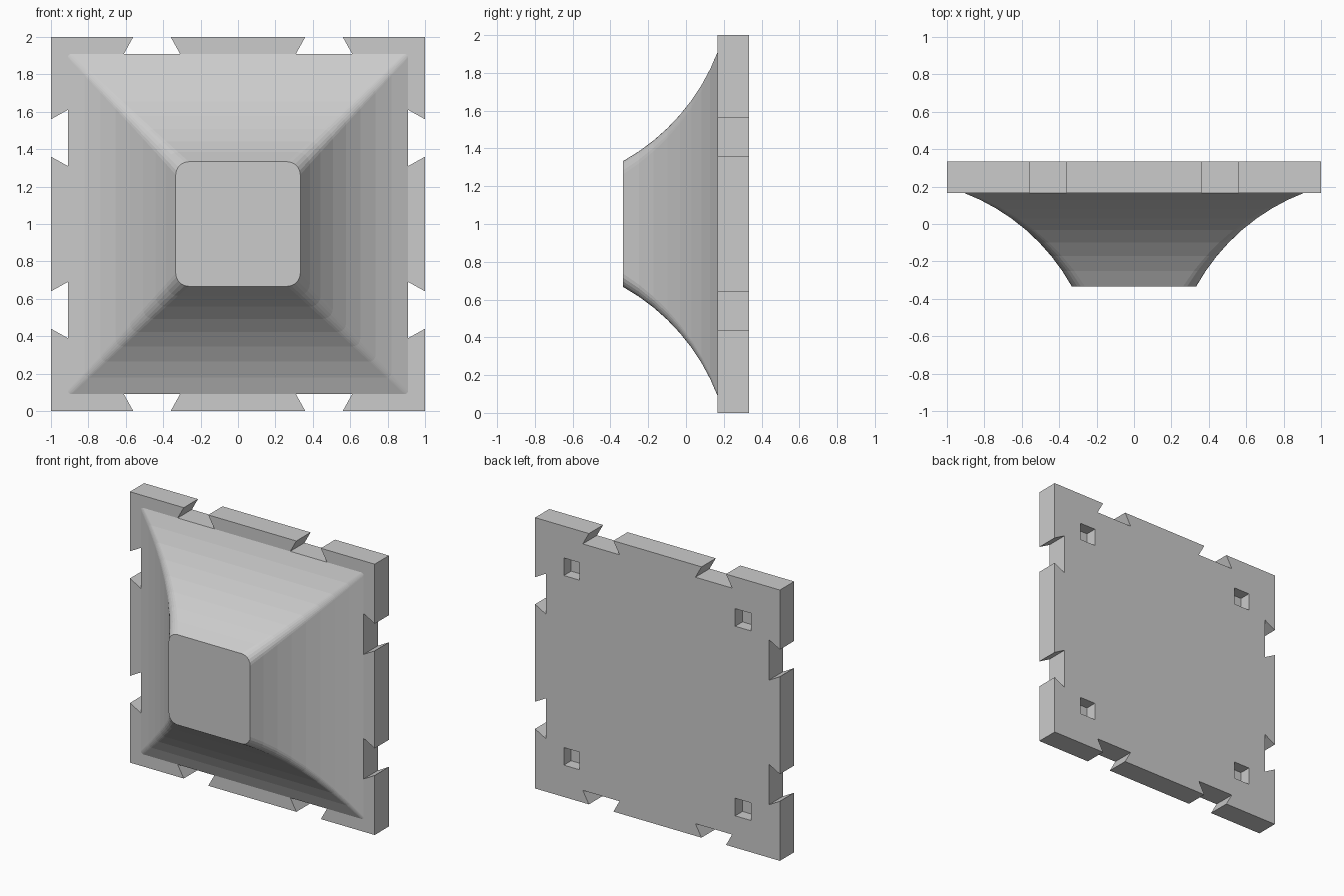
import bpy, bmesh
from math import sin, cos, pi, radians, hypot, atan2
from mathutils import Vector

if "Cube" in bpy.data.objects:
    bpy.data.objects.remove(bpy.data.objects["Cube"])

FRONT, BACK = 0.167, 0.333   # plate faces in y
TIP = -0.333


def make_object(name, bm):
    bmesh.ops.recalc_face_normals(bm, faces=bm.faces[:])
    mesh = bpy.data.meshes.new(name)
    bm.to_mesh(mesh)
    bm.free()
    obj = bpy.data.objects.new(name, mesh)
    bpy.context.collection.objects.link(obj)
    return obj


def loft(bm, rings):
    """Closed solid through equal-length rings of points."""
    loops = [[bm.verts.new(p) for p in ring] for ring in rings]
    n = len(loops[0])
    for a, b in zip(loops, loops[1:]):
        for i in range(n):
            j = (i + 1) % n
            bm.faces.new((a[i], a[j], b[j], b[i]))
    bm.faces.new(loops[0])
    bm.faces.new(loops[-1])


def rounded_square(half, radius, y, steps=5):
    pts = []
    for q in range(4):
        mid = pi / 4 + q * pi / 2
        cx = (half - radius) * (1 if cos(mid) > 0 else -1)
        cz = (half - radius) * (1 if sin(mid) > 0 else -1)
        for k in range(steps + 1):
            t = (q + k / steps) * pi / 2
            pts.append(Vector((cx + radius * cos(t), y, 1 + cz + radius * sin(t))))
    return pts


# Plate: one edge with two dovetail notches, repeated on all four sides
edge = [(-1, -1), (-.56, -1), (-.61, -.91), (-.31, -.91), (-.36, -1),
        (.36, -1), (.31, -.91), (.61, -.91), (.56, -1)]
outline = []
for q in range(4):
    c, s = (1, 0, -1, 0)[q], (0, 1, 0, -1)[q]
    outline += [(c * x - s * z, s * x + c * z) for x, z in edge]
bm = bmesh.new()
loft(bm, [[(x, y, 1 + z) for x, z in outline] for y in (FRONT, BACK)])
plate = make_object("base_plate", bm)

# Four square peg pockets in the back of the plate
bm = bmesh.new()
for sx in (-.7, .7):
    for sz in (-.7, .7):
        h = .065
        square = [(-h, -h), (h, -h), (h, h), (-h, h)]
        loft(bm, [[(sx + x, y, 1 + sz + z) for x, z in square]
                  for y in (BACK - .085, BACK + .1)])
cutter = make_object("pocket_cutter", bm)
cutter.hide_render = True
cutter.hide_set(True)
mod = plate.modifiers.new("pockets", 'BOOLEAN')
mod.operation = 'DIFFERENCE'
mod.solver = 'EXACT'
mod.object = cutter

# Flared boss: rounded square swept along a concave circular arc
p0, p1 = (TIP, .333), (FRONT, .91)
dy, dh = p1[0] - p0[0], p1[1] - p0[1]
half_angle = radians(20)
R = hypot(dy, dh) / (2 * sin(half_angle))
a0 = atan2(dh, dy) - half_angle          # tangent angle at the tip
STEPS = 8
rings = []
for i in range(STEPS + 1):
    t = i / STEPS
    a = a0 + 2 * half_angle * t
    y = p0[0] + R * (sin(a) - sin(a0))
    h = p0[1] + R * (cos(a0) - cos(a))
    rings.append(rounded_square(h, .07 - .05 * t, y))
rings.append(rounded_square(.9, .02, FRONT + .03))   # root sunk in the plate
bm = bmesh.new()
loft(bm, rings)
make_object("flared_boss", bm)
